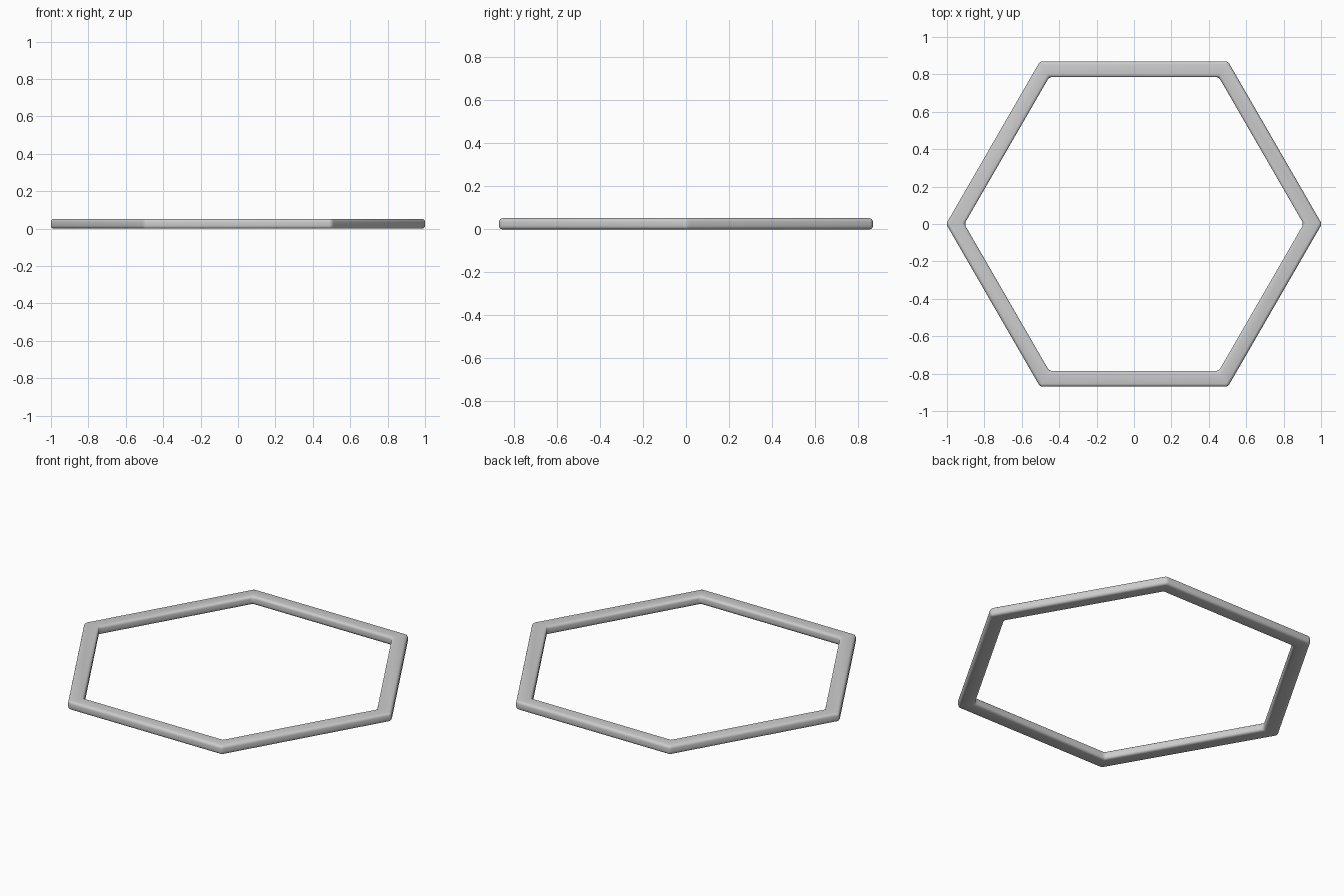
import bpy
import bmesh
from math import cos, sin, pi

if "Cube" in bpy.data.objects:
    bpy.data.objects.remove(bpy.data.objects["Cube"])

OUTER, INNER, HEIGHT, BEVEL = 1.0045, 0.907, 0.052, 0.016


def hexagon(bm, radius, z):
    return [bm.verts.new((radius * cos(i * pi / 3), radius * sin(i * pi / 3), z))
            for i in range(6)]


# Hexagonal frame: four loops bridged into a closed ring
bm = bmesh.new()
loops = [hexagon(bm, OUTER, 0), hexagon(bm, OUTER, HEIGHT),
         hexagon(bm, INNER, HEIGHT), hexagon(bm, INNER, 0)]
for k in range(4):
    a, b = loops[k], loops[(k + 1) % 4]
    for i in range(6):
        j = (i + 1) % 6
        bm.faces.new((a[i], a[j], b[j], b[i]))
bmesh.ops.recalc_face_normals(bm, faces=bm.faces)
mesh = bpy.data.meshes.new("hexagon_frame")
bm.to_mesh(mesh)
bm.free()
frame = bpy.data.objects.new("hexagon_frame", mesh)
bpy.context.collection.objects.link(frame)

# Rounded edges and corners
bevel = frame.modifiers.new("rounded_edges", 'BEVEL')
bevel.width = BEVEL
bevel.segments = 4
bevel.limit_method = 'ANGLE'
bevel.angle_limit = pi / 6

# Smooth shading
bpy.context.view_layer.objects.active = frame
frame.select_set(True)
bpy.ops.object.shade_smooth()
